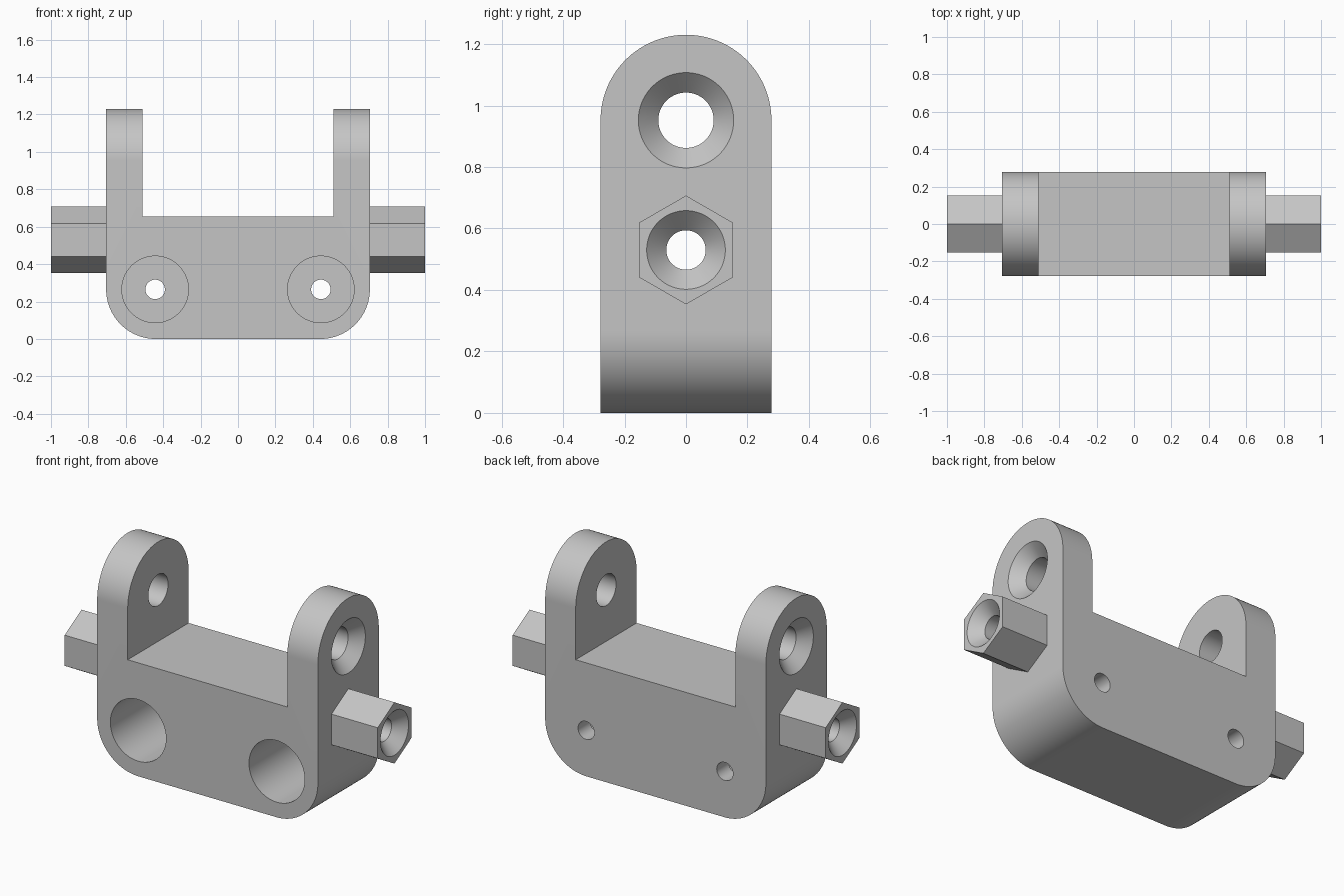
import bpy
import bmesh
from math import pi, cos, sin, radians
from mathutils import Vector

old = bpy.data.objects.get("Cube")
if old:
    bpy.data.objects.remove(old, do_unlink=True)

grey = bpy.data.materials.new("grey plastic")
grey.use_nodes = True
colour = (0.56, 0.56, 0.56, 1)
grey.diffuse_color = colour
grey.node_tree.nodes["Principled BSDF"].inputs["Base Color"].default_value = colour

HALF_W, HALF_D, HEIGHT = 0.705, 0.278, 1.23
SLOT_HALF, SLOT_FLOOR = 0.51, 0.655
CORNER = 0.265
EYE_Z = HEIGHT - HALF_D
BOSS_Z, BOSS_END, BOSS_R = 0.53, 1.0, 0.177
BORE_X = 0.443
OVER = 0.02


def make_object(name, bm):
    bmesh.ops.recalc_face_normals(bm, faces=bm.faces)
    mesh = bpy.data.meshes.new(name)
    bm.to_mesh(mesh)
    bm.free()
    mesh.materials.append(grey)
    ob = bpy.data.objects.new(name, mesh)
    bpy.context.collection.objects.link(ob)
    return ob


def arc(cx, cz, r, start, end, steps=32):
    angles = [radians(start + (end - start) * i / steps) for i in range(steps + 1)]
    return [(cx + r * cos(a), cz + r * sin(a)) for a in angles]


def prism(name, outline, axis, start, end):
    """Extrude an outline, given as (horizontal, z), along x or y."""
    bm = bmesh.new()
    place = (lambda h, z: (start, h, z)) if axis == "x" else (lambda h, z: (h, start, z))
    face = bm.faces.new([bm.verts.new(place(h, z)) for h, z in outline])
    moved = bmesh.ops.extrude_face_region(bm, geom=[face])["geom"]
    step = Vector((end - start, 0, 0)) if axis == "x" else Vector((0, end - start, 0))
    bmesh.ops.translate(bm, vec=step, verts=[v for v in moved if isinstance(v, bmesh.types.BMVert)])
    return make_object(name, bm)


def turned(name, profile, axis, centre, sides=96):
    """Solid of revolution from (position along axis, radius) pairs."""
    bm = bmesh.new()
    rings = []
    for t, r in profile:
        ring = []
        for i in range(sides):
            a = 2 * pi * i / sides
            p = (t, r * cos(a), r * sin(a)) if axis == "x" else (r * cos(a), t, r * sin(a))
            ring.append(bm.verts.new(Vector(p) + Vector(centre)))
        rings.append(ring)
    for lower, upper in zip(rings, rings[1:]):
        for i in range(sides):
            j = (i + 1) % sides
            bm.faces.new((lower[i], lower[j], upper[j], upper[i]))
    bm.faces.new(rings[0])
    bm.faces.new(rings[-1])
    return make_object(name, bm)


def combine(target, tool, operation):
    tool.hide_render = True
    mod = target.modifiers.new(operation.lower(), "BOOLEAN")
    mod.operation = operation
    mod.solver = "EXACT"
    mod.object = tool
    bpy.ops.object.select_all(action="DESELECT")
    bpy.context.view_layer.objects.active = target
    target.select_set(True)
    bpy.ops.object.modifier_apply(modifier=mod.name)
    bpy.data.objects.remove(tool, do_unlink=True)


def countersunk(name, end, z, wide, narrow):
    """Through hole along x with a 45 degree countersink at both ends."""
    depth = wide - narrow
    profile = [(-end - OVER, wide + OVER), (-end + depth, narrow),
               (end - depth, narrow), (end + OVER, wide + OVER)]
    return turned(name, profile, "x", (0, 0, z))


# U-shaped body with rounded lower corners
right_corner = arc(HALF_W - CORNER, CORNER, CORNER, 270, 360)
left_corner = arc(-HALF_W + CORNER, CORNER, CORNER, 180, 270)
outline = right_corner + [(HALF_W, HEIGHT + OVER), (SLOT_HALF, HEIGHT + OVER),
                          (SLOT_HALF, SLOT_FLOOR), (-SLOT_HALF, SLOT_FLOOR),
                          (-SLOT_HALF, HEIGHT + OVER), (-HALF_W, HEIGHT + OVER)] + left_corner
bracket = prism("clevis_bracket", outline, "y", -HALF_D, HALF_D)

# Round the tops of both arms
rounded = [(-HALF_D - OVER, HEIGHT + 0.1), (-HALF_D - OVER, EYE_Z)]
rounded += arc(0, EYE_Z, HALF_D, 180, 0, 64)
rounded += [(HALF_D + OVER, EYE_Z), (HALF_D + OVER, HEIGHT + 0.1)]
combine(bracket, prism("arm_rounding", rounded, "x", -1, 1), "DIFFERENCE")

# Hexagonal bosses on both sides
hexagon = arc(0, BOSS_Z, BOSS_R, 90, 450, 6)[:-1]
for side in (-1, 1):
    boss = prism("hex_boss", hexagon, "x", side * (HALF_W - 0.1), side * BOSS_END)
    combine(bracket, boss, "UNION")

# Countersunk holes through the arms and the bosses
combine(bracket, countersunk("arm_hole", HALF_W, EYE_Z, 0.155, 0.09), "DIFFERENCE")
combine(bracket, countersunk("boss_hole", BOSS_END, BOSS_Z, 0.128, 0.064), "DIFFERENCE")

# Deep counterbores at the front with small holes out of the back
bore = [(-HALF_D - OVER, 0.178), (0.17, 0.178), (0.17, 0.052), (HALF_D + OVER, 0.052)]
for side in (-1, 1):
    combine(bracket, turned("counterbore", bore, "y", (side * BORE_X, 0, CORNER)), "DIFFERENCE")

bpy.ops.object.select_all(action="DESELECT")
bpy.context.view_layer.objects.active = bracket
bracket.select_set(True)
bpy.ops.object.shade_smooth_by_angle(angle=radians(30))
